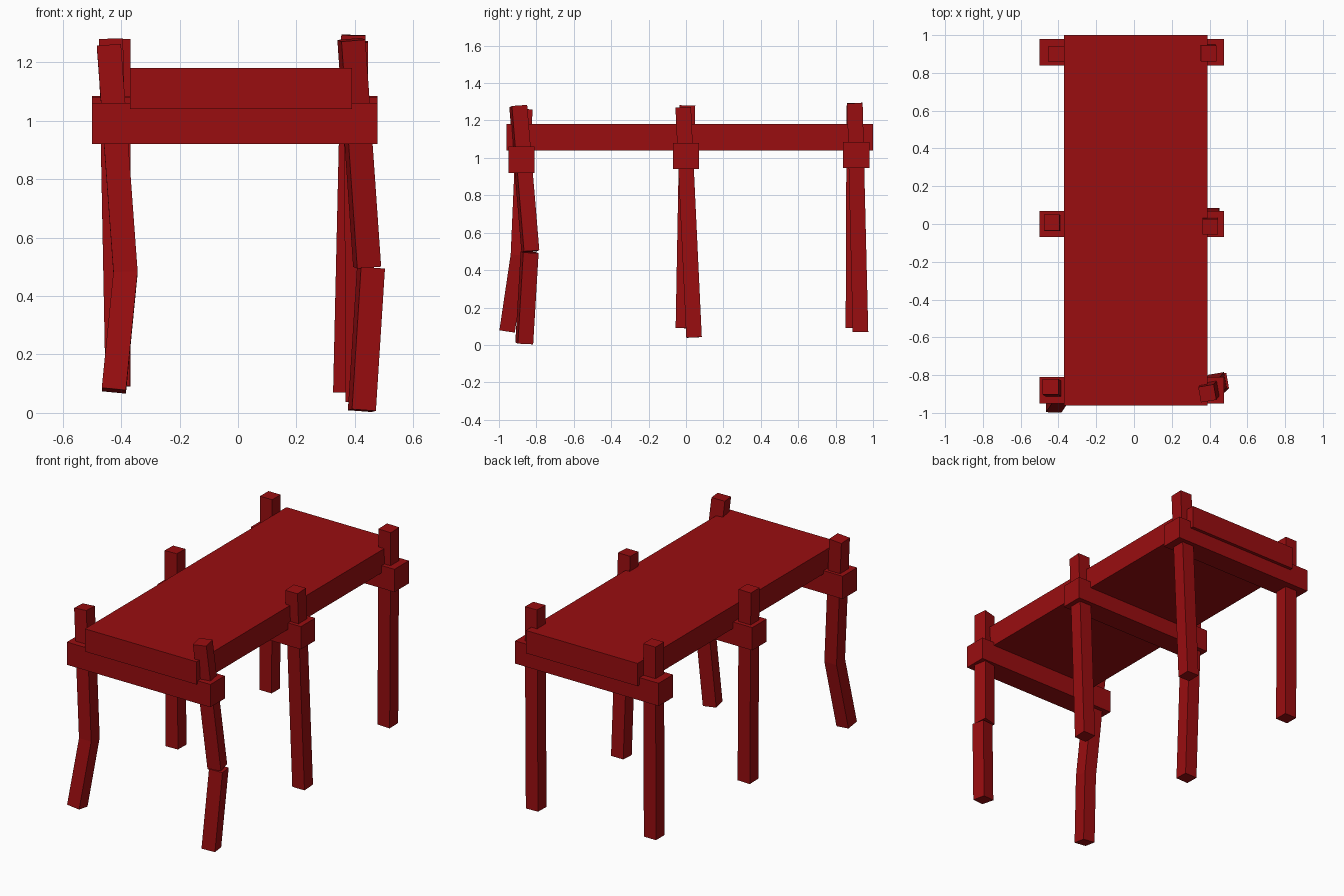
import bpy, bmesh
from math import radians
from mathutils import Vector, Matrix

old = bpy.data.objects.get("Cube")
if old:
    bpy.data.objects.remove(old, do_unlink=True)

red = bpy.data.materials.new("dark red paint")
red.use_nodes = True
red.diffuse_color = (0.32, 0.004, 0.005, 1)
red.node_tree.nodes["Principled BSDF"].inputs["Base Color"].default_value = red.diffuse_color


def add_object(name, bm):
    bmesh.ops.recalc_face_normals(bm, faces=bm.faces)
    mesh = bpy.data.meshes.new(name)
    bm.to_mesh(mesh)
    bm.free()
    mesh.materials.append(red)
    bpy.context.collection.objects.link(bpy.data.objects.new(name, mesh))


def box(name, low, high):
    low, high = Vector(low), Vector(high)
    bm = bmesh.new()
    bmesh.ops.create_cube(bm, size=1, matrix=Matrix.Translation((low + high) / 2)
                          @ Matrix.Diagonal((*(high - low), 1)))
    add_object(name, bm)


def post(name, points, twist=0, width=0.083):
    """Square timber swept through points, listed top to bottom."""
    pts = [Vector(p) for p in points]
    bm = bmesh.new()
    rings = []
    for i, p in enumerate(pts):
        axis = (pts[min(i + 1, len(pts) - 1)] - pts[max(i - 1, 0)]).normalized()
        side = Matrix.Rotation(radians(twist), 3, 'Z') @ Vector((1, 0, 0))
        side = (side - axis * side.dot(axis)).normalized() * width / 2
        other = axis.cross(side)
        rings.append([bm.verts.new(p + side * a + other * b)
                      for a, b in ((1, 1), (-1, 1), (-1, -1), (1, -1))])
    for a, b in zip(rings, rings[1:]):
        for k in range(4):
            n = (k + 1) % 4
            bm.faces.new((a[k], a[n], b[n], b[k]))
    bm.faces.new(rings[0])
    bm.faces.new(rings[-1])
    add_object(name, bm)


# Deck slab
box("deck", (-0.37, -0.96, 1.04), (0.39, 1.0, 1.18))

# Crossbeams under the deck
for name, y, z in (("front", -0.88, 0.99), ("middle", 0, 1.01), ("back", 0.91, 1.015)):
    box(name + "_crossbeam", (-0.5, y - 0.07, z - 0.07), (0.477, y + 0.07, z + 0.07))

# Straight, slightly leaning posts
post("back_right_post", [(-0.41, 0.9, 1.28), (-0.41, 0.895, 0.09)])
post("back_left_post", [(0.395, 0.903, 1.293), (0.367, 0.933, 0.07)])
post("middle_right_post", [(-0.435, 0.008, 1.28), (-0.412, -0.014, 0.09)])
post("middle_left_post", [(0.403, -0.015, 1.27), (0.41, 0.043, 0.04)])

# Bent front right post
post("front_right_post", [(-0.442, -0.862, 1.258), (-0.385, -0.896, 0.48), (-0.425, -0.956, 0.076)])

# Broken front left post in two pieces
post("front_left_post_upper", [(0.388, -0.897, 1.277), (0.442, -0.832, 0.5)], twist=10)
post("front_left_post_lower", [(0.455, -0.836, 0.495), (0.424, -0.865, 0.008)], twist=10)
